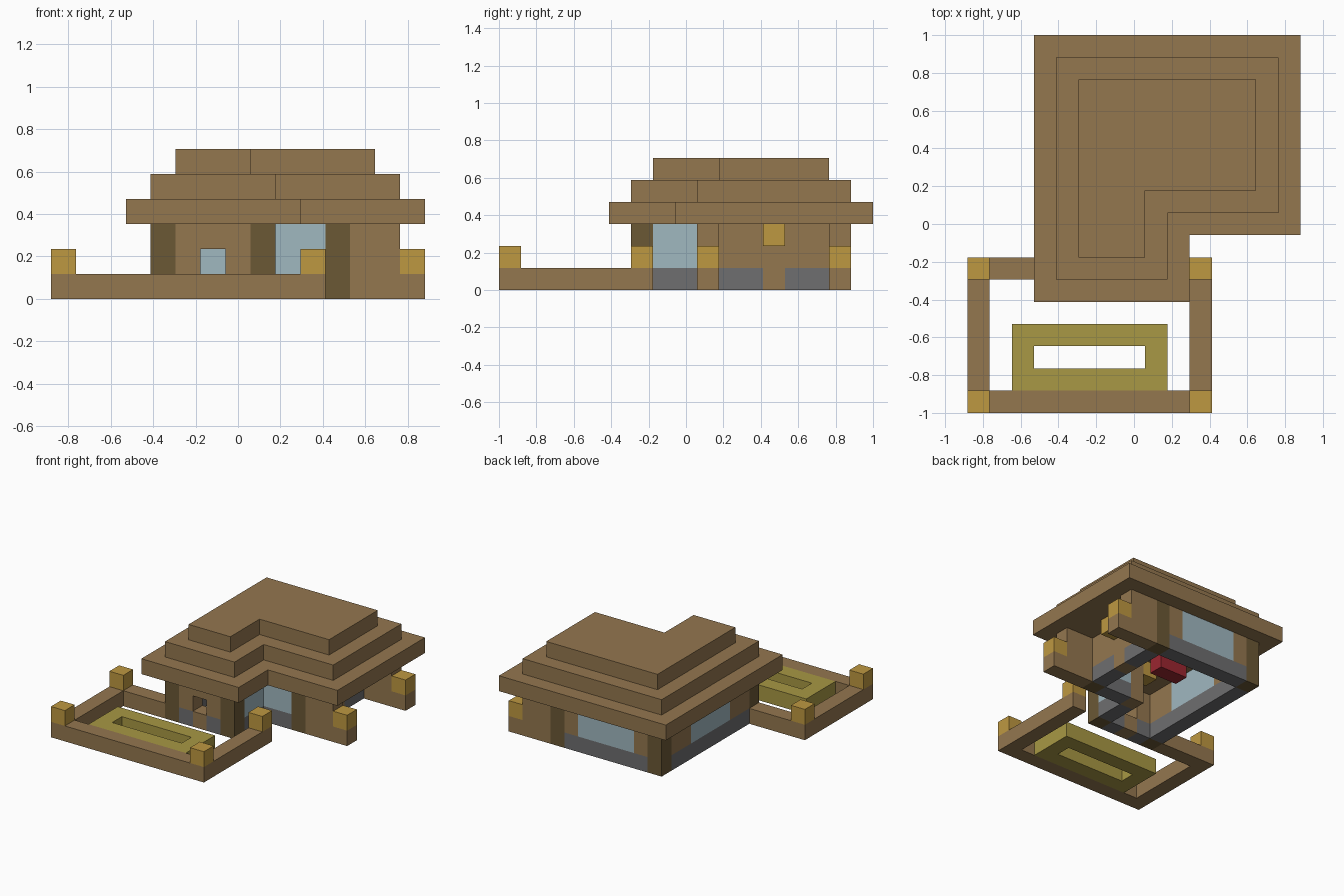
import bpy
import bmesh

U = 2 / 17  # one building block

cube = bpy.data.objects.get("Cube")
if cube:
    bpy.data.objects.remove(cube)


def material(name, rgb):
    mat = bpy.data.materials.new(name)
    mat.use_nodes = True
    mat.diffuse_color = (*rgb, 1)
    mat.node_tree.nodes["Principled BSDF"].inputs["Base Color"].default_value = (*rgb, 1)
    return mat


PLANK = material("plank_brown", (.296, .184, .078))
TIMBER = material("dark_timber", (.147, .098, .036))
GLASS = material("pale_glass", (.352, .479, .527))
LAMP = material("lamp_gold", (.515, .314, .053))
STONE = material("stone_grey", (.156, .156, .162))
HEDGE = material("hedge_olive", (.392, .314, .058))
CLOTH = material("bed_red", (.33, .02, .03))


def prism(name, outline, z0, z1, mat, hole=None):
    """Extrude a block-grid outline, optionally with a hole, from z0 to z1."""
    mesh = bpy.data.meshes.new(name)
    bm = bmesh.new()

    def ring(points):
        return [bm.verts.new((x * U - 7.5 * U, y * U - 1, z0 * U)) for x, y in points]

    outer = ring(outline)
    if hole:
        inner = ring(hole)
        n = len(outer)
        faces = [bm.faces.new((outer[k], outer[(k + 1) % n], inner[(k + 1) % n], inner[k]))
                 for k in range(n)]
    else:
        faces = [bm.faces.new(outer)]
    result = bmesh.ops.extrude_face_region(bm, geom=faces)
    top = [v for v in result["geom"] if isinstance(v, bmesh.types.BMVert)]
    bmesh.ops.translate(bm, verts=top, vec=(0, 0, (z1 - z0) * U))
    bmesh.ops.recalc_face_normals(bm, faces=bm.faces)
    bm.to_mesh(mesh)
    bm.free()
    mesh.materials.append(mat)
    obj = bpy.data.objects.new(name, mesh)
    bpy.context.collection.objects.link(obj)
    return obj


def rect(x0, x1, y0, y1):
    return [(x0, y0), (x1, y0), (x1, y1), (x0, y1)]


def box(name, x0, x1, y0, y1, z0, z1, mat):
    return prism(name, rect(x0, x1, y0, y1), z0, z1, mat)


# Stepped L-shaped roof
for k, tier in enumerate(("lower", "middle", "upper")):
    a, b, c = 3 + k, 5 + k, 15 - k
    nx, ny, d = 10 - k, 8 + k, 17 - k
    prism("roof_" + tier, [(a, b), (nx, b), (nx, ny), (c, ny), (c, d), (a, d)],
          3 + k, 4 + k, PLANK)

# Corner timbers
for name, x, y in (("front_right", 4, 6), ("front_middle", 8, 6), ("porch", 11, 9),
                   ("back_right", 4, 15), ("back_left", 11, 15)):
    box(name + "_timber", x, x + 1, y, y + 1, 0, 3, TIMBER)

# Front wall with a small square opening
box("front_doorstep", 6, 7, 6, 7, 0, 1, PLANK)
for side, x in (("right", 5), ("left", 7)):
    box("front_base_" + side, x, x + 1, 6, 7, 0, 1, STONE)
    box("front_wall_" + side, x, x + 1, 6, 7, 1, 2, PLANK)
box("front_lintel", 5, 8, 6, 7, 2, 3, PLANK)

# Inner corner windows
box("inner_side_base", 8, 9, 7, 9, 0, 1, STONE)
box("inner_side_window", 8, 9, 7, 9, 1, 3, GLASS)
box("inner_corner_post", 8, 9, 9, 10, 0, 3, PLANK)
box("inner_front_base", 9, 11, 9, 10, 0, 1, STONE)
box("inner_front_window", 9, 11, 9, 10, 1, 3, GLASS)

# Back wall
box("back_base", 5, 11, 15, 16, 0, 1, STONE)
box("back_window", 6, 10, 15, 16, 1, 3, GLASS)
for side, x in (("right", 5), ("left", 10)):
    box("back_wall_" + side, x, x + 1, 15, 16, 1, 3, PLANK)

# Right-hand wall
box("side_base", 4, 5, 7, 15, 0, 1, STONE)
box("side_window", 4, 5, 9, 13, 1, 3, GLASS)
for end, y in (("front", 7), ("back", 13)):
    box("side_wall_" + end, 4, 5, y, y + 2, 1, 3, PLANK)

# Entrance wall, recessed between two fins
for end, y in (("front", 10), ("back", 13)):
    box("entrance_base_" + end, 11, 12, y, y + 2, 0, 1, STONE)
box("entrance_step", 11, 12, 12, 13, 0, 1, PLANK)
box("entrance_wall", 11, 12, 10, 15, 1, 3, PLANK)
box("entrance_lamp", 12, 13, 12, 13, 2, 3, LAMP)
for end, y in (("front", 9), ("back", 15)):
    box("porch_fin_" + end, 12, 14, y, y + 1, 0, 3, PLANK)
    box("porch_pier_" + end, 14, 15, y, y + 1, 0, 1, PLANK)
    box("porch_lamp_" + end, 14, 15, y, y + 1, 1, 2, LAMP)

# Interior
box("bed", 8, 10, 13, 14, 0, 1, CLOTH)
box("indoor_lamp", 7, 8, 9, 10, 2, 3, LAMP)

# Garden wall with lamps on its corners
prism("garden_wall", [(0, 0), (11, 0), (11, 7), (10, 7), (10, 1), (1, 1), (1, 6),
                      (4, 6), (4, 7), (0, 7)], 0, 1, PLANK)
for x in (0, 10):
    for y in (0, 6):
        box("garden_lamp", x, x + 1, y, y + 1, 1, 2, LAMP)

# Hedge ring
prism("hedge", rect(2, 9, 1, 4), 0, 1, HEDGE, hole=rect(3, 8, 2, 3))
